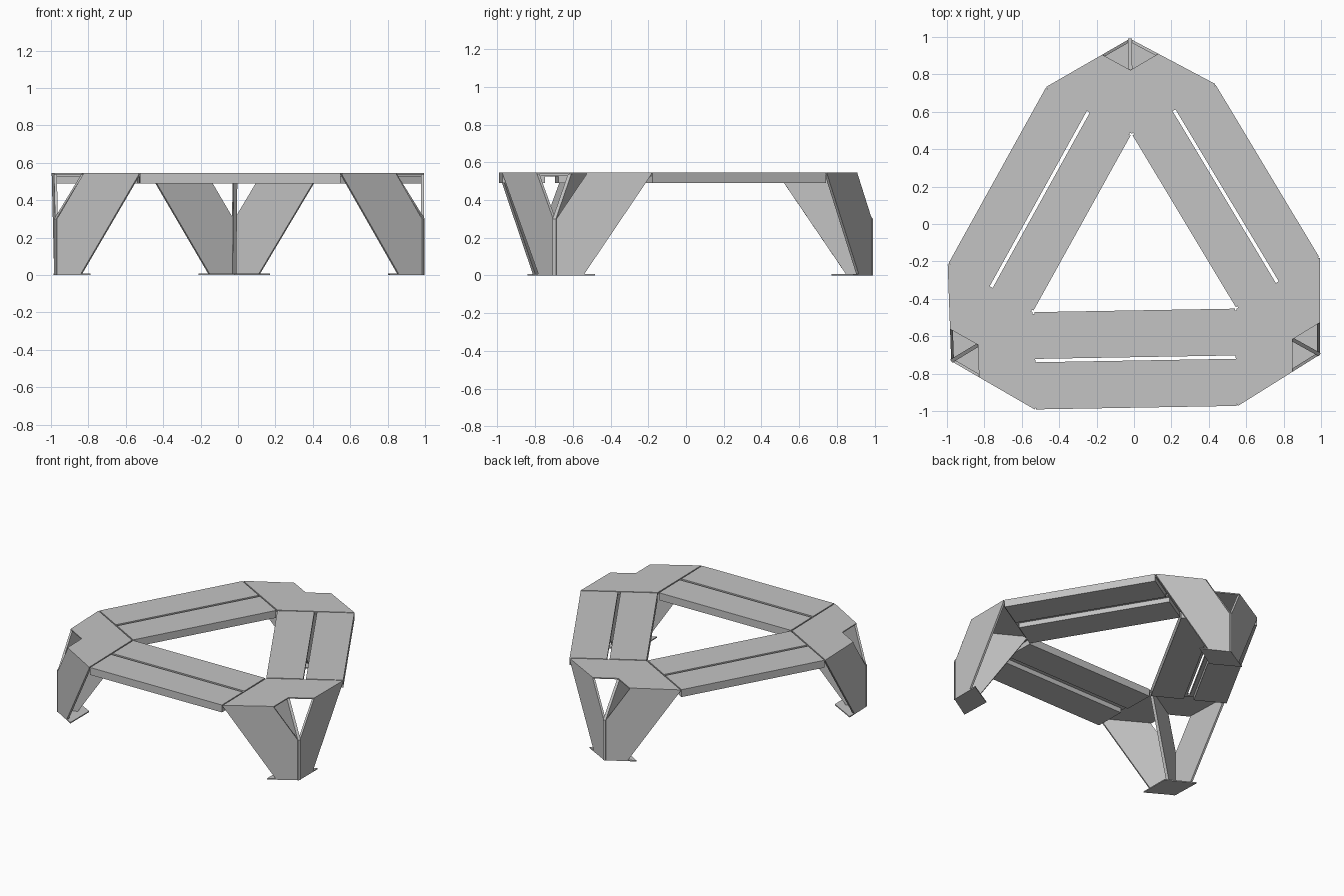
import bpy, bmesh
from math import radians, cos, sin
from mathutils import Vector

cube = bpy.data.objects.get("Cube")
if cube:
    bpy.data.objects.remove(cube, do_unlink=True)

# Single painted-metal colour
grey = bpy.data.materials.new("light grey metal")
grey.use_nodes = True
colour = (0.55, 0.55, 0.55, 1)
grey.diffuse_color = colour
grey.node_tree.nodes["Principled BSDF"].inputs["Base Color"].default_value = colour

# Main sizes: distances from the centre of the triangle, and heights
CENTRE = Vector((-0.002, -0.147, 0))
INNER, MID, APEX, HALF = 0.63, 0.888, 1.138, 0.452
TOP, UNDER, BOTTOM = 0.545, 0.537, 0.49
CORNERS = {"back": 91, "front_right": 211, "front_left": 331}
SIDES = {"right": 151, "front": 271, "left": 31}


def slab(name, points, offset, places):
    """Extrude a flat outline along offset, then place a copy at each angle."""
    bm = bmesh.new()
    base = [bm.verts.new(p) for p in points]
    far = [bm.verts.new(Vector(p) + Vector(offset)) for p in points]
    bm.faces.new(base)
    bm.faces.new(far[::-1])
    n = len(base)
    for i in range(n):
        j = (i + 1) % n
        bm.faces.new((base[j], base[i], far[i], far[j]))
    bmesh.ops.recalc_face_normals(bm, faces=bm.faces)
    mesh = bpy.data.meshes.new(name)
    bm.to_mesh(mesh)
    bm.free()
    mesh.materials.append(grey)
    for place, angle in places.items():
        ob = bpy.data.objects.new(f"{place}_{name}", mesh)
        ob.location = CENTRE
        ob.rotation_euler.z = radians(angle)
        bpy.context.collection.objects.link(ob)


def rim(v):
    """Radial position of the outer corner edge at sideways distance v."""
    return APEX - (APEX - MID) / HALF * abs(v)


# Corner top plates with a diamond notch at the tip
outline = [(INNER, 0), (MID, HALF), (rim(0.15), 0.15), (0.97, 0),
           (rim(0.15), -0.15), (MID, -HALF)]
slab("corner_top", [(u, v, UNDER) for u, v in outline], (0, 0, TOP - UNDER), CORNERS)

# Diamond foot plates
foot = [(APEX, 0), (rim(0.19), 0.19), (0.92, 0), (rim(0.19), -0.19)]
slab("foot", [(u, v, 0) for u, v in foot], (0, 0, 0.008), CORNERS)

# Central radial fin of each leg
fin = [(0.635, UNDER), (1.0, 0), (APEX, 0), (APEX, 0.3), (0.97, UNDER)]
slab("leg_fin", [(u, -0.01, z) for u, z in fin], (0, 0.02, 0), CORNERS)

# Two tapered outer plates of each leg
plate = [(0.01, 0), (0.135, 0), (HALF, UNDER), (0.15, UNDER), (0.01, 0.3)]
for label, side in (("a", 1), ("b", -1)):
    inward = (-0.015 * cos(radians(29)), -0.015 * side * sin(radians(29)), 0)
    slab("leg_plate_" + label, [(rim(v), side * v, z) for v, z in plate],
         inward, CORNERS)

# Paired planks along each side, rebated on the facing edges
near, far, middle = 0.315, 0.835, 0.574
for label, edge, side in (("inner_plank", near, -1), ("outer_plank", far, 1)):
    lip, step = middle + side * 0.009, middle + side * 0.035
    section = [(edge, BOTTOM), (edge, TOP), (lip, TOP), (lip, 0.525),
               (step, 0.525), (step, BOTTOM)]
    slab(label, [(d, -0.536, z) for d, z in section], (0, 1.072, 0), SIDES)

# Thin ledges closing the joints between planks and corners
for label, t in (("a", 0.536), ("b", -0.56)):
    slab("joint_ledge_" + label, [(near + 0.01, t, 0.527), (far - 0.01, t, 0.527),
                                  (far - 0.01, t, UNDER), (near + 0.01, t, UNDER)],
         (0, 0.024, 0), SIDES)
